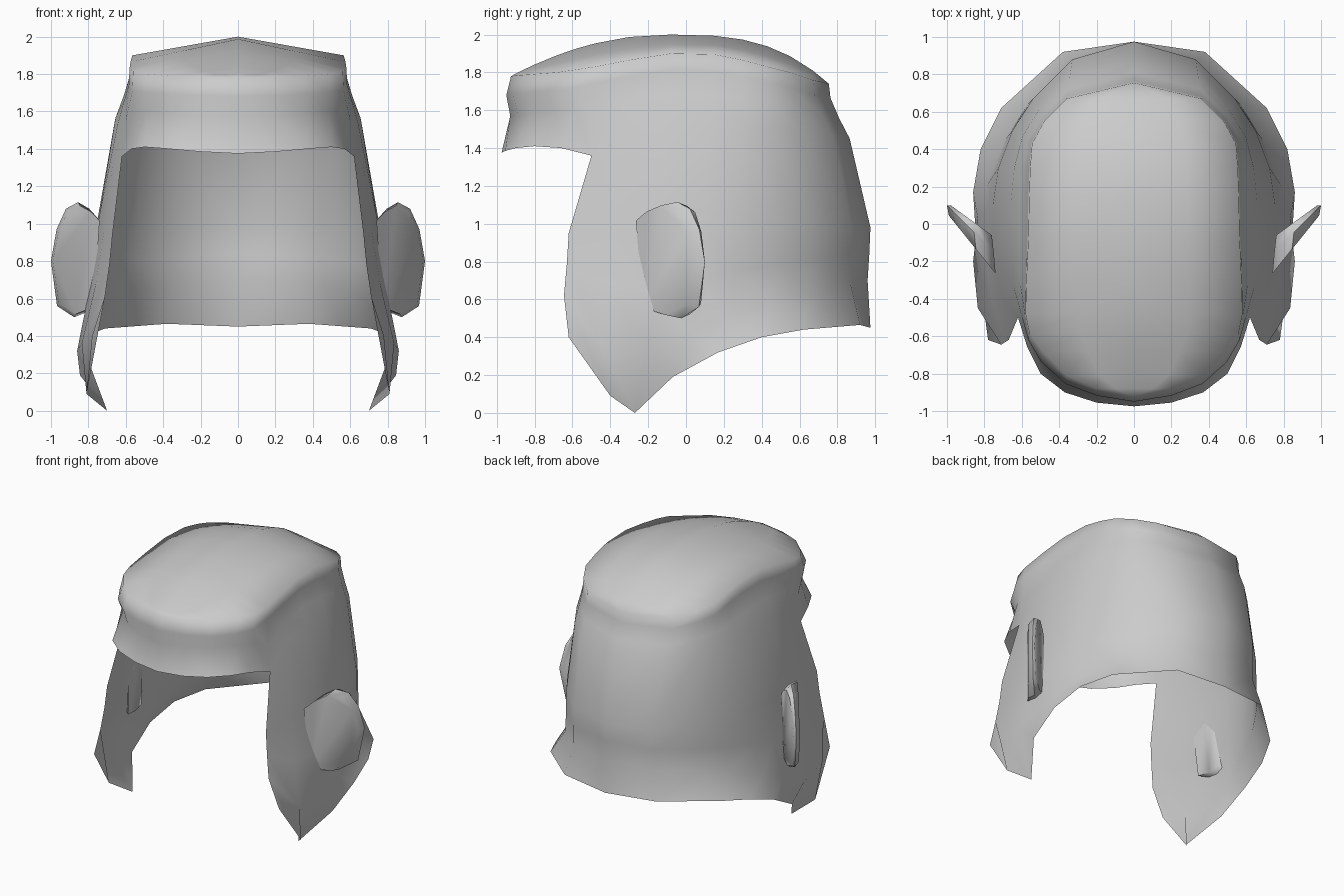
import bpy
import bmesh
from mathutils import Vector

if "Cube" in bpy.data.objects:
    bpy.data.objects.remove(bpy.data.objects["Cube"], do_unlink=True)

grey = bpy.data.materials.new("plain grey")
grey.use_nodes = True
grey.diffuse_color = (0.6, 0.6, 0.6, 1)
grey.node_tree.nodes["Principled BSDF"].inputs["Base Color"].default_value = grey.diffuse_color


def finish(bm, name):
    """Weld, orient and smooth a mesh, then add it to the scene."""
    bmesh.ops.remove_doubles(bm, verts=bm.verts[:], dist=0.001)
    bmesh.ops.recalc_face_normals(bm, faces=bm.faces[:])
    mesh = bpy.data.meshes.new(name)
    bm.to_mesh(mesh)
    bm.free()
    mesh.materials.append(grey)
    for face in mesh.polygons:
        face.use_smooth = True
    obj = bpy.data.objects.new(name, mesh)
    bpy.context.collection.objects.link(obj)
    return obj


def shift(a, b, flat, drop):
    """Blend two points, with separate amounts across and down."""
    a, b = Vector(a), Vector(b)
    point = a.lerp(b, flat)
    point.z = a.z + (b.z - a.z) * drop
    return point


def ridge(y):
    """Centre line of the cap at a given depth."""
    y += .1
    return Vector((0, y - .1, 2 - (.323 * y ** 2 if y < 0 else .416 * y ** 3)))


def bridge(bm, strips):
    """Fill quads between neighbouring strips of points."""
    grid = [[bm.verts.new(p) for p in strip] for strip in strips]
    for left, right in zip(grid, grid[1:]):
        for i in range(min(len(left), len(right)) - 1):
            bm.faces.new((left[i], left[i + 1], right[i + 1], right[i]))


# Visor: rim and lower edge, from the centre towards the side
visor_rim = [(0, -.925, 1.78), (.2, -.88, 1.785), (.36, -.81, 1.79), (.49, -.68, 1.8), (.56, -.58, 1.815)]
visor_hem = [(0, -.975, 1.375), (.2, -.955, 1.385), (.37, -.9, 1.4), (.5, -.8, 1.41), (.57, -.66, 1.4)]

# Side and back wall: four outlines, from the cheek flap round to the back centre
rim = [(.58, -.48, 1.83), (.575, -.3, 1.865), (.565, -.08, 1.9), (.56, .15, 1.895), (.555, .3, 1.865),
       (.545, .43, 1.83), (.48, .55, 1.8), (.36, .67, 1.76), (0, .755, 1.74)]
belly = [(.67, -.62, .95), (.71, -.38, 1), (.745, -.14, 1.02), (.755, .1, 1), (.725, .3, 1),
         (.65, .5, .99), (.54, .67, .98), (.33, .88, .98), (0, .975, .98)]
flare = [(.71, -.645, .62), (.835, -.45, .36), (.86, -.2, .32), (.835, .03, .42), (.79, .2, .5),
         (.69, .45, .58), (.57, .64, .64), (.34, .87, .68), (0, .96, .7)]
hem = [(.78, -.62, .4), (.81, -.4, .09), (.70, -.27, 0), (.845, -.07, .19), (.86, .17, .32),
       (.82, .4, .4), (.71, .62, .44), (.38, .92, .465), (0, .975, .45)]

strips = []
for top, low in zip(visor_rim, visor_hem):
    strips.append([Vector(top), shift(top, low, .5, .25), shift(top, low, .08, .52), Vector(low)])
for k, (top, mid, out, low) in enumerate(zip(rim, belly, flare, hem)):
    brow = shift(top, mid, .5, .38) if k else Vector((.62, -.5, 1.36))
    under = shift(top, mid, .04, .1)
    strips.append([Vector(top), under, shift(under, brow, .45, .5), brow, Vector(mid),
                   shift(mid, out, .4, .5), Vector(out), Vector(low)])

# Cap: straight slopes from the rim up to the centre ridge
cap = []
for strip in strips:
    edge = strip[0]
    peak = ridge(edge.y) if edge.x else edge
    cap.append([edge, edge.lerp(peak, .5), peak])

bm = bmesh.new()
for side in (1, -1):
    for part in (strips, cap):
        bridge(bm, [[(p.x * side, p.y, p.z) for p in strip] for strip in part])
bmesh.ops.dissolve_degenerate(bm, dist=0.0005, edges=bm.edges[:])
finish(bm, "helmet_shell")

# Ears: a slanted flat face in front of a slightly larger back outline
outline = [(0, 1.03), (.18, 1.08), (.42, 1.115), (.68, 1.08), (.88, .97), (1, .8),
           (.87, .56), (.5, .5), (.12, .54)]
layers = [((.74, -.265), (.99, .045), .94),
          ((.75, -.15), (1, .1), 1),
          ((.76, -.06), (.98, .1), .93)]
for side, name in ((1, "left_ear"), (-1, "right_ear")):
    bm = bmesh.new()
    rings = []
    for root, tip, scale in layers:
        root, tip = Vector(root), Vector(tip)
        ring = []
        for u, z in outline:
            p = root.lerp(tip, u)
            ring.append(bm.verts.new((p.x * side, p.y, .8 + (z - .8) * scale)))
        rings.append(ring)
    for a, b in zip(rings, rings[1:]):
        for i in range(len(a)):
            j = (i + 1) % len(a)
            bm.faces.new((a[i], a[j], b[j], b[i]))
    bm.faces.new(rings[0])
    bm.faces.new(rings[-1])
    ear = finish(bm, name)
    bpy.context.view_layer.objects.active = ear
    ear.select_set(True)
    bpy.ops.object.shade_smooth_by_angle(angle=0.9)
    ear.select_set(False)
